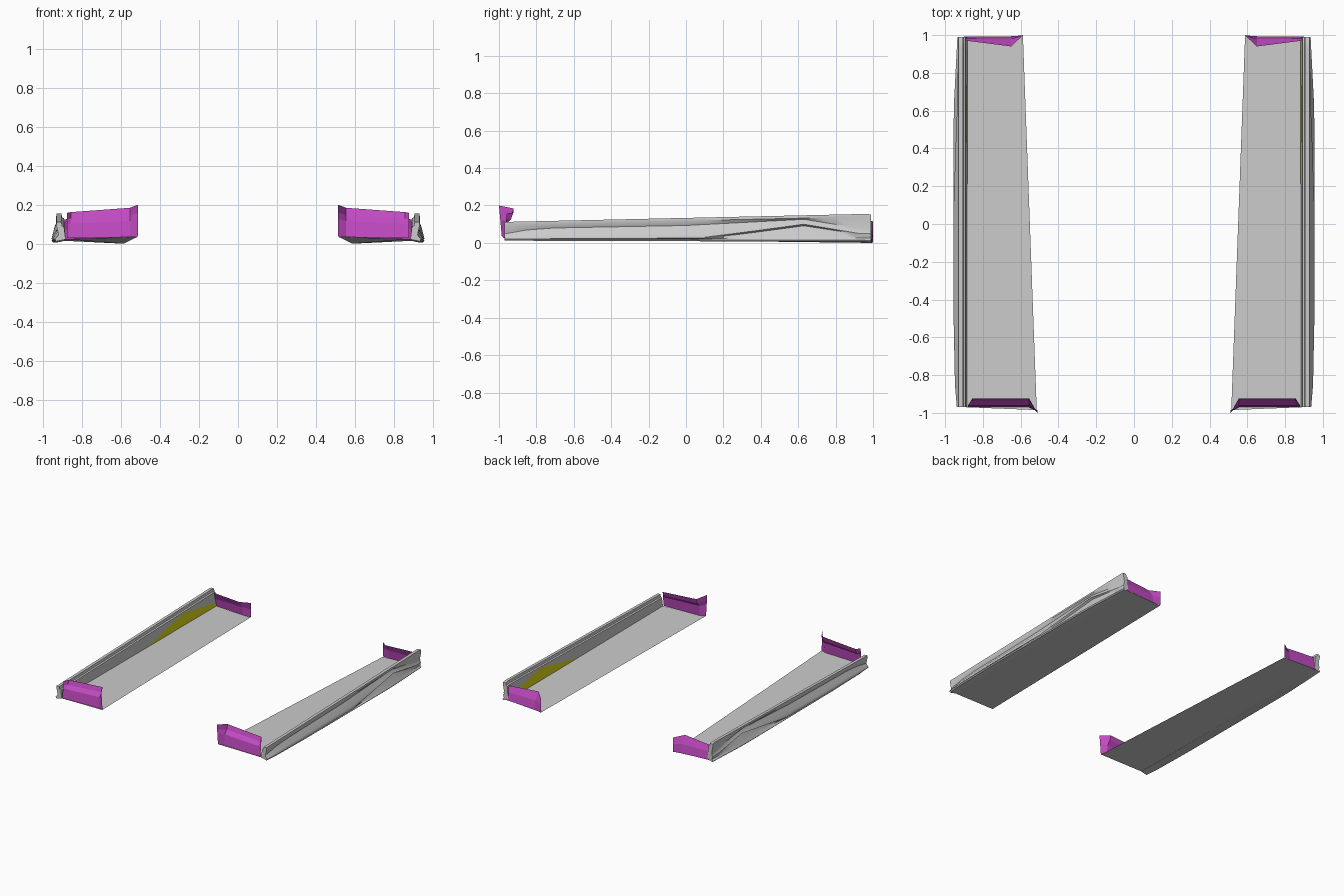
import bpy, bmesh

cube = bpy.data.objects.get("Cube")
if cube:
    bpy.data.objects.remove(cube, do_unlink=True)


def material(name, r, g, b):
    m = bpy.data.materials.new(name)
    m.use_nodes = True
    m.diffuse_color = (r, g, b, 1)
    m.node_tree.nodes["Principled BSDF"].inputs["Base Color"].default_value = (r, g, b, 1)
    return m


GREY = material("light_grey", 0.6, 0.6, 0.6)
PURPLE = material("magenta", 0.55, 0.07, 0.55)
YELLOW = material("yellow", 0.75, 0.72, 0.01)


def lerp_keys(keys, t):
    # piecewise linear interpolation through (t, value) keys
    if t <= keys[0][0]:
        return keys[0][1]
    for (a, va), (b, vb) in zip(keys, keys[1:]):
        if t <= b:
            return va + (vb - va) * (t - a) / (b - a)
    return keys[-1][1]


def loft(name, rows, mat, side, closed=False, smooth=True):
    # skin a surface across rows of points; closed rows also get end caps
    bm = bmesh.new()
    grid = [[bm.verts.new((x * side, y, z)) for x, y, z in row] for row in rows]
    n = len(rows[0])
    for r0, r1 in zip(grid, grid[1:]):
        for i in range(n if closed else n - 1):
            j = (i + 1) % n
            bm.faces.new((r0[i], r0[j], r1[j], r1[i]))
    if closed:
        bm.faces.new(grid[0])
        bm.faces.new(grid[-1])
    bmesh.ops.recalc_face_normals(bm, faces=bm.faces)
    me = bpy.data.meshes.new(name)
    bm.to_mesh(me)
    bm.free()
    me.materials.append(mat)
    ob = bpy.data.objects.new(name, me)
    bpy.context.collection.objects.link(ob)
    if smooth:
        bpy.ops.object.select_all(action="DESELECT")
        ob.select_set(True)
        bpy.context.view_layer.objects.active = ob
        bpy.ops.object.shade_smooth_by_angle(angle=0.6)
    return ob


# Lines running along the sill: top edge, hollow, blade edge, outer width
TOP = [(-0.97, 0.112), (0.97, 0.155), (0.99, 0.15)]
HOLLOW = [(-0.97, 0.04), (-0.8, 0.07), (0, 0.085), (0.63, 0.118), (0.93, 0.07)]
BLADE = [(-0.97, 0.025), (0.1, 0.03), (0.35, 0.062), (0.63, 0.1), (0.93, 0.05)]
WIDTH = [(-0.97, 0.938), (-0.85, 0.948), (-0.5, 0.955), (0.6, 0.955), (0.99, 0.935)]
TUCK = [(0.1, 0), (0.3, 0.014), (0.63, 0.016), (0.93, 0)]
BLADE_IN = [(0.1, 0), (0.63, 0.018), (0.95, 0.006)]


def section(y):
    top, hollow, blade = (lerp_keys(k, y) for k in (TOP, HOLLOW, BLADE))
    w, tuck, pull = (lerp_keys(k, y) for k in (WIDTH, TUCK, BLADE_IN))
    base = 0.012 - 0.006 * (y + 1) / 2
    low = base + 0.008
    pts = [(0.884, base + 0.01), (0.892, top - 0.025), (0.902, top - 0.02),
           (0.906, top), (0.93, top), (0.932, top - 0.015),
           (0.921, hollow + 0.008), (0.924, hollow),
           (w - 0.006 - pull, blade + (hollow - blade) * 0.4), (w - pull, blade),
           (w - pull - tuck, blade - 0.004 - tuck * 0.3),
           (w - 0.012, low + (blade - low) * 0.3), (w, low), (w - 0.006, base)]
    return [(x, y, z) for x, z in pts]


STATIONS = [-0.97, -0.92, -0.85, -0.7, -0.5, -0.25, 0, 0.1, 0.2, 0.3, 0.4,
            0.5, 0.63, 0.72, 0.8, 0.87, 0.93, 0.97, 0.99]

for side, tag in ((1, "left"), (-1, "right")):
    # Sculpted outer sill
    loft(f"{tag}_sill", [section(y) for y in STATIONS], GREY, side, closed=True)

    # Flat floor panel reaching inward
    loft(f"{tag}_floor_panel",
         [[(0.89, -0.97, 0.024), (0.515, -0.985, 0.035)],
          [(0.89, 0.99, 0.015), (0.588, 0.995, 0.0)]], GREY, side, smooth=False)

    # Front wheel arch closing panel, folded back towards the top
    front = []
    for t, z, y in ((0, 0.03, -0.97), (0.55, 0.105, -0.96),
                    (0.75, 0.137, -0.935), (1, 0.18, -0.923)):
        front.append([(0.878, -0.97 + 0.012 * t, 0.028 + 0.13 * t),
                      (0.855, y, 0.028 + 0.134 * t),
                      (0.555, y, 0.034 + 0.15 * t),
                      (0.512, -0.985 - 0.015 * t, 0.036 + 0.164 * t)])
    loft(f"{tag}_front_arch_panel", front, PURPLE, side, smooth=False)

    # Rear wheel arch closing panel
    rear = []
    for t, y in ((0, 0.992), (0.55, 0.98), (1, 0.94)):
        rear.append([(0.9, 0.992 - 0.02 * t, 0.015 + 0.11 * t),
                     (0.65, y, 0.004 + 0.126 * t),
                     (0.587, 1.0, 0.115 * t)])
    loft(f"{tag}_rear_arch_panel", rear, PURPLE, side, smooth=False)

    # Yellow wedge on the inner wall, behind the rear blade
    wedge = []
    for y, z in ((0.15, 0.03), (0.35, 0.072), (0.57, 0.115), (0.75, 0.085), (0.97, 0.05)):
        wedge.append([(0.881, y, 0.02), (0.882 + 0.06 * (z - 0.03), y, z)])
    loft(f"{tag}_inner_wedge", wedge, YELLOW, side, smooth=False)
